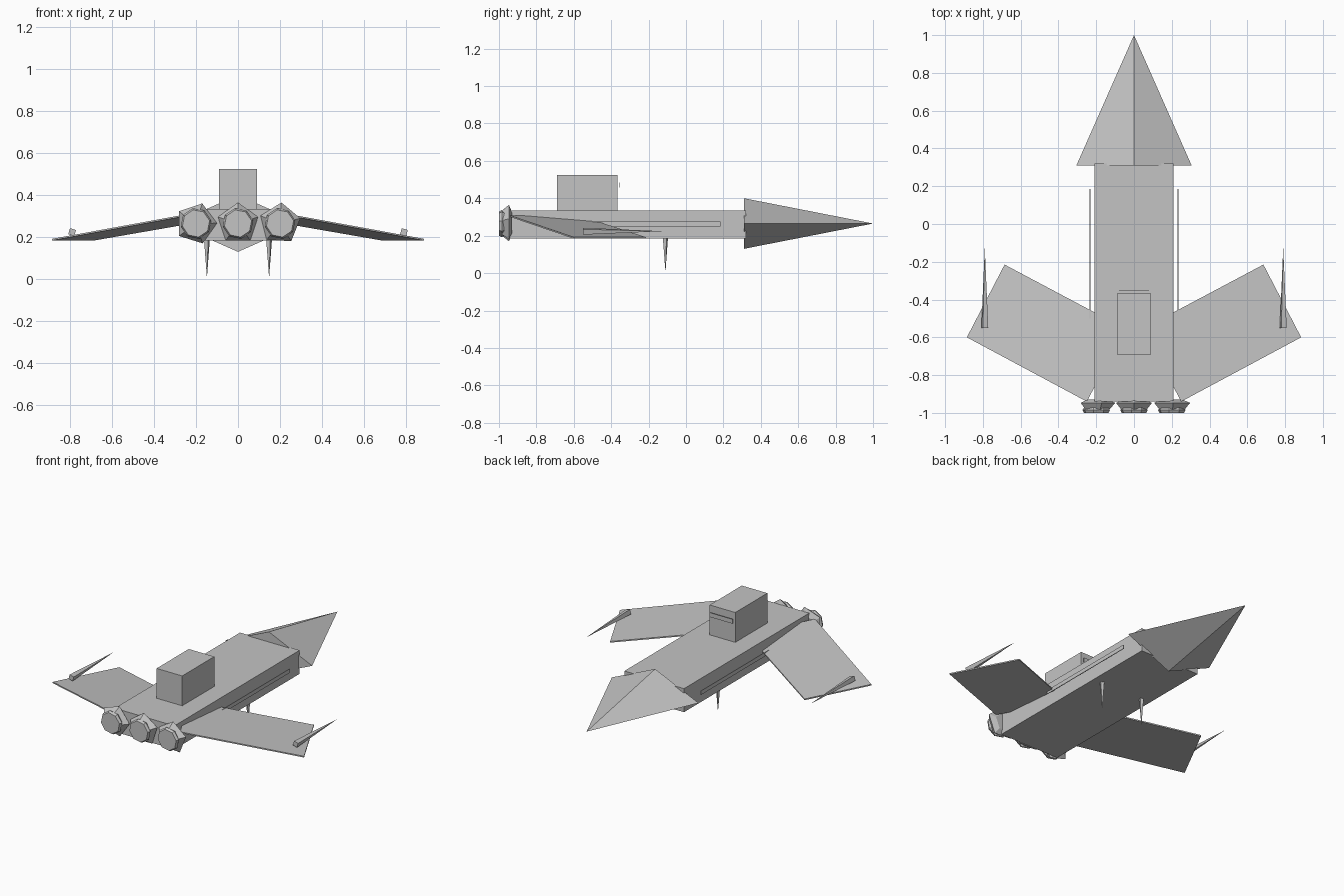
import bpy, bmesh, math
from mathutils import Matrix, Vector

if "Cube" in bpy.data.objects:
    bpy.data.objects.remove(bpy.data.objects["Cube"], do_unlink=True)

hull_grey = bpy.data.materials.new("hull_grey")
hull_grey.use_nodes = True
hull_grey.diffuse_color = (0.55, 0.55, 0.55, 1)
hull_grey.node_tree.nodes["Principled BSDF"].inputs["Base Color"].default_value = (0.55, 0.55, 0.55, 1)


def finish(name, bm):
    bmesh.ops.recalc_face_normals(bm, faces=bm.faces)
    mesh = bpy.data.meshes.new(name)
    bm.to_mesh(mesh)
    bm.free()
    mesh.materials.append(hull_grey)
    obj = bpy.data.objects.new(name, mesh)
    bpy.context.collection.objects.link(obj)
    return obj


def box(name, low, high):
    low, high = Vector(low), Vector(high)
    bm = bmesh.new()
    bmesh.ops.create_cube(bm, size=1, matrix=Matrix.Translation((low + high) / 2)
                          @ Matrix.Diagonal((*(high - low), 1)))
    return finish(name, bm)


def loft(name, center, rings, sides, turn=0, flatten=1, axis="Y"):
    """Join flat polygon rings (position, radius) along an axis; radius 0 is a point."""
    bm = bmesh.new()

    def place(t, r, i):
        a = turn + math.tau * i / sides
        u, v = r * math.cos(a), r * math.sin(a) * flatten
        return Vector(center) + Vector((u, t, v) if axis == "Y" else (u, v, t))

    loops = [[bm.verts.new(place(t, r, i)) for i in range(sides if r else 1)] for t, r in rings]
    for a, b in zip(loops, loops[1:]):
        for i in range(sides):
            j = (i + 1) % sides
            bm.faces.new([a[i], a[j], b[0]] if len(b) == 1 else [a[i], a[j], b[j], b[i]])
    for ring in (loops[0], loops[-1]):
        if len(ring) > 1:
            bm.faces.new(ring)
    return finish(name, bm)


# Fuselage, cabin and pointed nose
box("fuselage", (-0.21, -0.94, 0.185), (0.21, 0.32, 0.335))
box("cabin", (-0.09, -0.69, 0.33), (0.09, -0.367, 0.525))
box("visor", (-0.08, -0.356, 0.457), (0.08, -0.352, 0.485))
loft("nose", (0, 0, 0.265), [(0.31, 0.305), (1, 0)], 4, flatten=0.443)

for side, label in ((1, "left"), (-1, "right")):
    # Drooping wing, a thin rectangular slab whose root sits inside the fuselage
    bm = bmesh.new()
    corners = [(0.25, -0.94, 0.3), (0.885, -0.6, 0.184), (0.685, -0.215, 0.184), (0.045, -0.555, 0.295)]
    wing = bm.faces.new([bm.verts.new((side * x, y, z)) for x, y, z in corners])
    top = bmesh.ops.extrude_face_region(bm, geom=[wing])
    bmesh.ops.translate(bm, vec=(0, 0, 0.008),
                        verts=[v for v in top["geom"] if isinstance(v, bmesh.types.BMVert)])
    finish(label + "_wing", bm)

    # Wing tip gun, side trim strip and belly spike
    loft(label + "_wing_gun", (side * 0.79, 0, 0.224), [(-0.55, 0.021), (-0.125, 0)], 4, turn=0.5)
    x = side * 0.233
    box(label + "_side_strip", (x - 0.002, -0.5, 0.25), (x + 0.002, 0.185, 0.275))
    loft(label + "_belly_spike", (side * 0.148, -0.11, 0), [(0.19, 0.015), (0.005, 0)], 4,
         turn=0.4, axis="Z")

# Three engines, each an angular flared collar around a round nozzle
for x, turn, label in ((-0.2, 1.27, "right"), (0, math.pi / 2, "middle"), (0.2, 0.25, "left")):
    loft(label + "_engine_collar", (x, 0, 0.265),
         [(-0.93, 0.06), (-0.947, 0.1), (-0.985, 0.068)], 5, turn=turn)
    loft(label + "_engine_nozzle", (x, 0, 0.265), [(-0.97, 0.065), (-0.985, 0.074), (-1, 0.066)], 8, turn=0.2)
